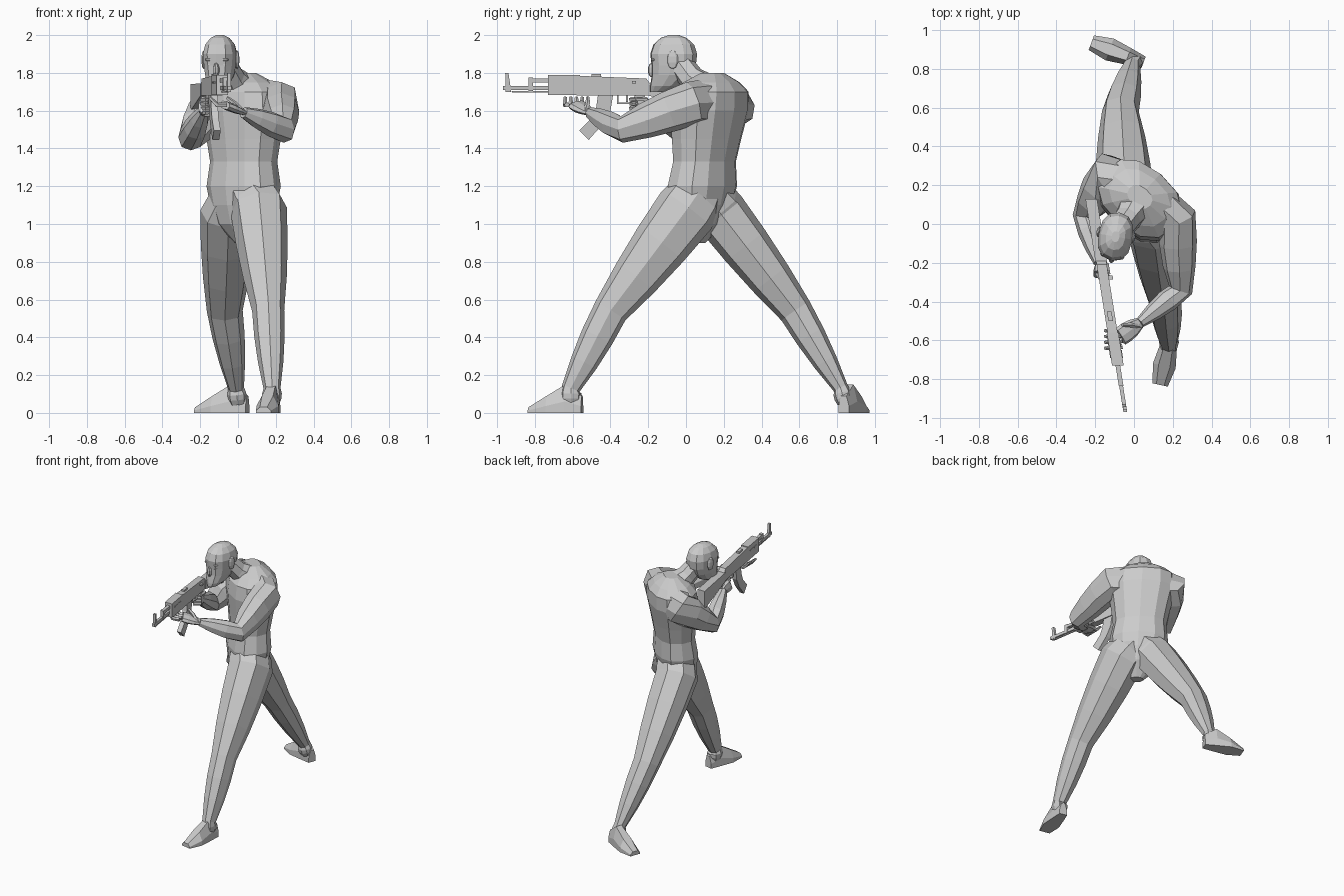
import bpy, bmesh, math
from mathutils import Vector, Matrix

cube = bpy.data.objects.get("Cube")
if cube:
    bpy.data.objects.remove(cube)

shade = 0.6
grey = bpy.data.materials.new("plain_grey")
grey.use_nodes = True
grey.diffuse_color = (shade, shade, shade, 1)
grey.node_tree.nodes["Principled BSDF"].inputs["Base Color"].default_value = grey.diffuse_color

ACROSS, FORWARD, UP = Vector((1, 0, 0)), Vector((0, -1, 0)), Vector((0, 0, 1))
HEAD_TURN = Matrix.Translation((-0.095, -0.065, 0)) @ Matrix.Rotation(math.radians(-10), 4, 'Z')


def finish(name, bm, matrix=None):
    if matrix:
        bm.transform(matrix)
    bmesh.ops.recalc_face_normals(bm, faces=bm.faces)
    mesh = bpy.data.meshes.new(name)
    bm.to_mesh(mesh)
    bm.free()
    mesh.materials.append(grey)
    bpy.context.collection.objects.link(bpy.data.objects.new(name, mesh))


def bridge(bm, rings):
    """Join matching rings of vertices and close both ends."""
    for first, second in zip(rings, rings[1:]):
        for k in range(len(first)):
            after = (k + 1) % len(first)
            bm.faces.new((first[k], first[after], second[after], second[k]))
    bm.faces.new(rings[0])
    bm.faces.new(rings[-1])


def skin(name, centres, radii, side, depth=1.0, sides=8, level=False, matrix=None):
    """Faceted skin around a line of centres; depth is thickness over width."""
    bm = bmesh.new()
    rings = []
    last = len(centres) - 1
    for i, (centre, radius) in enumerate(zip(centres, radii)):
        along = UP if level else (centres[min(i + 1, last)] - centres[max(i - 1, 0)]).normalized()
        across = (side - along * side.dot(along)).normalized()
        outward = along.cross(across) * depth
        ring = []
        for k in range(sides):
            angle = math.tau * k / sides
            # slightly squared oval
            u, v = (math.copysign(abs(w) ** 0.85, w) for w in (math.cos(angle), math.sin(angle)))
            ring.append(bm.verts.new(centre + (across * u + outward * v) * radius))
        rings.append(ring)
    bridge(bm, rings)
    finish(name, bm, matrix)


def limb(name, joints, radii, side, depth=1.0, muscle=0.01, steps=3, sides=8):
    """Skin over a chain of joints that swells between each pair."""
    joints = [Vector(joint) for joint in joints]
    centres, sizes = [joints[0]], [radii[0]]
    for start, end, thick, thin in zip(joints, joints[1:], radii, radii[1:]):
        for step in range(1, steps + 1):
            t = step / steps
            centres.append(start.lerp(end, t))
            sizes.append(thick + (thin - thick) * t + muscle * math.sin(math.pi * t))
    skin(name, centres, sizes, side, depth, sides)


def foot(name, heel, toe):
    """Flat-soled foot made of hoops running from heel to toe."""
    heel, toe = Vector(heel), Vector(toe)
    across = (toe - heel).cross(UP).normalized()
    bm = bmesh.new()
    hoops = []
    for t, height, half in ((0, 0.09, 0.03), (0.3, 0.15, 0.045), (0.65, 0.09, 0.06), (1, 0.03, 0.04)):
        middle = heel.lerp(toe, t)
        hoops.append([bm.verts.new(middle + across * half * u + UP * height * v)
                      for u, v in ((-1, 0), (1, 0), (1, 0.4), (0.5, 1), (-0.5, 1), (-1, 0.4))])
    bridge(bm, hoops)
    finish(name, bm)


def finger(name, base, reach, curl):
    knuckle = base + Vector(reach)
    limb(name, (base, knuckle, knuckle + Vector(curl)), (0.014, 0.013, 0.009),
         UP, muscle=0, steps=1, sides=5)


def face_blob(name, centre, size):
    """Small faceted lump placed on the turned head."""
    bm = bmesh.new()
    bmesh.ops.create_uvsphere(bm, u_segments=8, v_segments=5, radius=1)
    finish(name, bm, HEAD_TURN @ Matrix.Translation(centre) @ Matrix.Diagonal((*size, 1)))


def rifle_part(name, outline, half, shift=0):
    """Side outline (y, z) given thickness and slid onto the slanted rifle line."""
    bm = bmesh.new()
    bridge(bm, [[bm.verts.new((shift + edge - 0.2 - 0.16 * y, y, z)) for y, z in outline]
                for edge in (-half, half)])
    finish(name, bm)


def rifle_bar(name, front, back, middle, height, half, shift=0):
    low, high = middle - height / 2, middle + height / 2
    rifle_part(name, [(front, low), (back, low), (back, high), (front, high)], half, shift)


# Torso, turned towards the right and leaning back a little
waist_base, collar = Vector((0.03, 0.06, 0.9)), Vector((0.03, 0.14, 1.8))
torso = {0.9: 0.05, 1: 0.15, 1.1: 0.19, 1.2: 0.21, 1.33: 0.19, 1.45: 0.21, 1.6: 0.24, 1.7: 0.23, 1.75: 0.17, 1.8: 0.07}
skin("torso", [waist_base.lerp(collar, (z - waist_base.z) / (collar.z - waist_base.z)) for z in torso],
     list(torso.values()), ACROSS * 3 + FORWARD * 2.5, depth=0.72, sides=12, level=True)
limb("neck", [(0.02, 0.11, 1.7), (-0.03, 0.03, 1.77), (-0.08, -0.04, 1.86)],
     (0.1, 0.07, 0.065), ACROSS, muscle=0, steps=1)

# Legs and feet
pelvis = (0.03, 0.09, 1.2)
limb("left_leg", [pelvis, (0.11, 0, 1.07), (0.16, -0.4, 0.54), (0.18, -0.61, 0.13), (0.18, -0.61, 0.05)],
     (0.1, 0.15, 0.085, 0.045, 0.04), ACROSS, depth=1.1)
limb("right_leg", [pelvis, (-0.05, 0.18, 1.06), (-0.07, 0.58, 0.54), (-0.01, 0.82, 0.13), (0, 0.84, 0.05)],
     (0.1, 0.15, 0.095, 0.042, 0.04), ACROSS, depth=0.95)
foot("left_foot", (0.195, -0.55, 0), (0.135, -0.83, 0))
foot("right_foot", (0.05, 0.835, 0), (-0.22, 0.935, 0))

# Arms, both rooted in the chest
chest = (0.04, 0.14, 1.65)
arm_sizes = (0.1, 0.115, 0.07, 0.03)
left_wrist, right_wrist = Vector((0.03, -0.51, 1.59)), Vector((-0.18, -0.2, 1.6))
limb("left_arm", [chest, (0.22, 0.03, 1.64), (0.24, -0.34, 1.5), left_wrist], arm_sizes, UP, depth=0.9)
limb("right_arm", [chest, (-0.13, 0.26, 1.63), (-0.25, 0.04, 1.46), right_wrist], arm_sizes, UP, depth=0.95)

# Hands: the left holds the magazine front, the right holds the grip
limb("left_palm", [left_wrist, (-0.07, -0.58, 1.63)], (0.03, 0.05), FORWARD, depth=0.45)
limb("right_palm", [right_wrist, (-0.19, -0.26, 1.63)], (0.03, 0.045), UP, depth=0.45)
for i in range(4):
    finger(f"left_finger_{i + 1}", Vector((-0.06, -0.54, 1.63)) + FORWARD * 0.03 * i,
           (-0.05, -0.01, 0), (-0.04, 0, 0.04))
    finger(f"right_finger_{i + 1}", Vector((-0.19, -0.25, 1.66)) - UP * 0.023 * i,
           (0.02, -0.04, 0), (0.04, 0.03, 0))
finger("left_thumb", left_wrist + FORWARD * 0.02, (-0.05, 0.01, 0.05), (-0.04, 0, 0.03))
finger("right_thumb", right_wrist + UP * 0.04, (0.04, -0.01, 0.02), (0.01, -0.05, 0))

# Head: height, half width and how far the ring sits forward
head = [(1.7, 0.03, 0.085), (1.73, 0.055, 0.05), (1.79, 0.077, 0.01), (1.84, 0.085, 0), (1.9, 0.09, 0),
        (1.95, 0.078, 0), (1.985, 0.05, 0), (2, 0.02, 0)]
skin("head", [UP * z + FORWARD * jut for z, half, jut in head], [half for z, half, jut in head],
     ACROSS, depth=1.4, sides=12, level=True, matrix=HEAD_TURN)
face_blob("nose", (0, -0.115, 1.815), (0.017, 0.025, 0.04))
face_blob("lips", (0, -0.09, 1.757), (0.03, 0.02, 0.012))
for label, side in (("left", 1), ("right", -1)):
    face_blob(label + "_brow", (side * 0.036, -0.1, 1.87), (0.03, 0.016, 0.01))
    face_blob(label + "_eye", (side * 0.036, -0.1, 1.845), (0.018, 0.01, 0.008))
    face_blob(label + "_ear", (side * 0.09, 0.01, 1.87), (0.012, 0.03, 0.05))

# Rifle body
rifle_part("receiver", [(-0.58, 1.68), (-0.2, 1.68), (-0.18, 1.73), (-0.21, 1.77), (-0.58, 1.785)], 0.026)
rifle_bar("handguard", -0.73, -0.56, 1.737, 0.106, 0.03)
rifle_part("stock", [(-0.2, 1.68), (0.13, 1.6), (0.13, 1.74), (-0.2, 1.745)], 0.03)
for vent in (-0.69, -0.63):
    rifle_bar("handguard_vent", vent, vent + 0.04, 1.75, 0.01, 0.033)

# Rifle muzzle end and sights
rifle_bar("barrel", -0.97, -0.7, 1.72, 0.022, 0.01)
rifle_bar("gas_tube", -0.83, -0.7, 1.76, 0.022, 0.012)
rifle_bar("gas_block", -0.835, -0.81, 1.74, 0.07, 0.012)
rifle_bar("cleaning_rod", -0.92, -0.7, 1.7, 0.007, 0.004)
rifle_part("front_sight", [(-0.955, 1.7), (-0.925, 1.7), (-0.94, 1.8), (-0.957, 1.8)], 0.009)
rifle_bar("rear_sight", -0.5, -0.45, 1.787, 0.016, 0.012)

# Rifle magazine, grip and trigger
rifle_part("magazine", [(-0.465, 1.69), (-0.385, 1.69), (-0.4, 1.6), (-0.44, 1.53), (-0.515, 1.445),
                        (-0.565, 1.495), (-0.5, 1.56), (-0.475, 1.62)], 0.018)
rifle_part("pistol_grip", [(-0.27, 1.68), (-0.22, 1.68), (-0.19, 1.58), (-0.225, 1.57)], 0.016)
rifle_bar("trigger", -0.318, -0.307, 1.665, 0.04, 0.004)
rifle_bar("trigger_guard", -0.365, -0.265, 1.64, 0.008, 0.008)
for guard_end in (-0.365, -0.273):
    rifle_bar("trigger_guard_post", guard_end, guard_end + 0.008, 1.66, 0.04, 0.008)
rifle_bar("bolt_handle", -0.285, -0.265, 1.75, 0.012, 0.012, shift=0.035)
